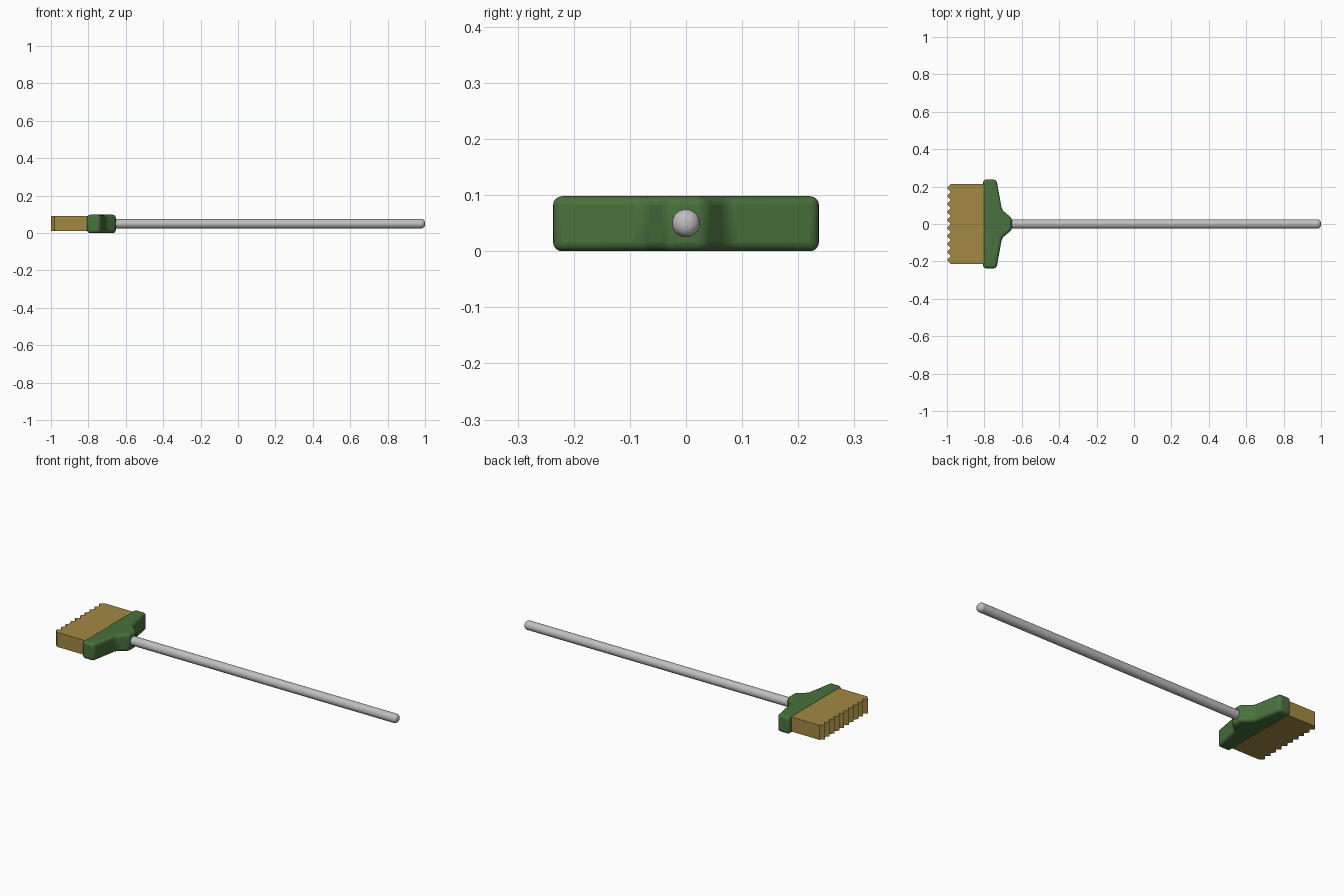
import bpy, bmesh, math

if "Cube" in bpy.data.objects:
    bpy.data.objects.remove(bpy.data.objects["Cube"])


def material(name, rgb):
    m = bpy.data.materials.new(name)
    m.diffuse_color = (*rgb, 1)
    m.use_nodes = True
    m.node_tree.nodes["Principled BSDF"].inputs["Base Color"].default_value = m.diffuse_color
    return m


def activate(ob):
    bpy.ops.object.select_all(action='DESELECT')
    ob.select_set(True)
    bpy.context.view_layer.objects.active = ob


def add_bevel(ob, width, segments, angle=30):
    b = ob.modifiers.new("rounding", 'BEVEL')
    b.width, b.segments = width, segments
    b.limit_method, b.angle_limit = 'ANGLE', math.radians(angle)


def extrude_outline(name, outline, z0, z1, mat):
    """Flat outline in xy, raised from z0 to z1."""
    bm = bmesh.new()
    face = bm.faces.new([bm.verts.new((x, y, z0)) for x, y in outline])
    out = bmesh.ops.extrude_face_region(bm, geom=[face])
    verts = [v for v in out['geom'] if isinstance(v, bmesh.types.BMVert)]
    bmesh.ops.translate(bm, verts=verts, vec=(0, 0, z1 - z0))
    bmesh.ops.recalc_face_normals(bm, faces=bm.faces)
    me = bpy.data.meshes.new(name)
    bm.to_mesh(me)
    bm.free()
    me.materials.append(mat)
    ob = bpy.data.objects.new(name, me)
    bpy.context.collection.objects.link(ob)
    return ob


green = material("green plastic", (0.067, 0.165, 0.047))
straw = material("straw bristle", (0.36, 0.25, 0.055))
grey = material("grey metal", (0.52, 0.52, 0.52))

# Broom head: symmetrical tapered block with rounded edges
half = [(-0.807, 0.237), (-0.735, 0.237), (-0.706, 0.075), (-0.653, 0.032)]
head = extrude_outline("broom_head", half + [(x, -y) for x, y in reversed(half)],
                       0.0, 0.098, green)
add_bevel(head, 0.016, 4)
activate(head)
bpy.ops.object.shade_smooth_by_angle(angle=math.radians(30))

# Bristles: block with a zigzag free edge
teeth, w = 10, 0.213
zigzag = [(-1.0 if i % 2 else -0.98, -w + w * i / teeth) for i in range(2 * teeth + 1)]
extrude_outline("bristles", zigzag + [(-0.79, w), (-0.79, -w)], 0.01, 0.092, straw)

# Handle: round pole with a domed end
x0, x1 = -0.70, 1.0
bpy.ops.mesh.primitive_cylinder_add(vertices=32, radius=0.025, depth=x1 - x0,
                                    location=((x0 + x1) / 2, 0, 0.05),
                                    rotation=(0, math.pi / 2, 0))
handle = bpy.context.object
handle.name = "handle"
handle.data.materials.append(grey)
add_bevel(handle, 0.021, 5)
bpy.ops.object.shade_smooth_by_angle(angle=math.radians(30))
